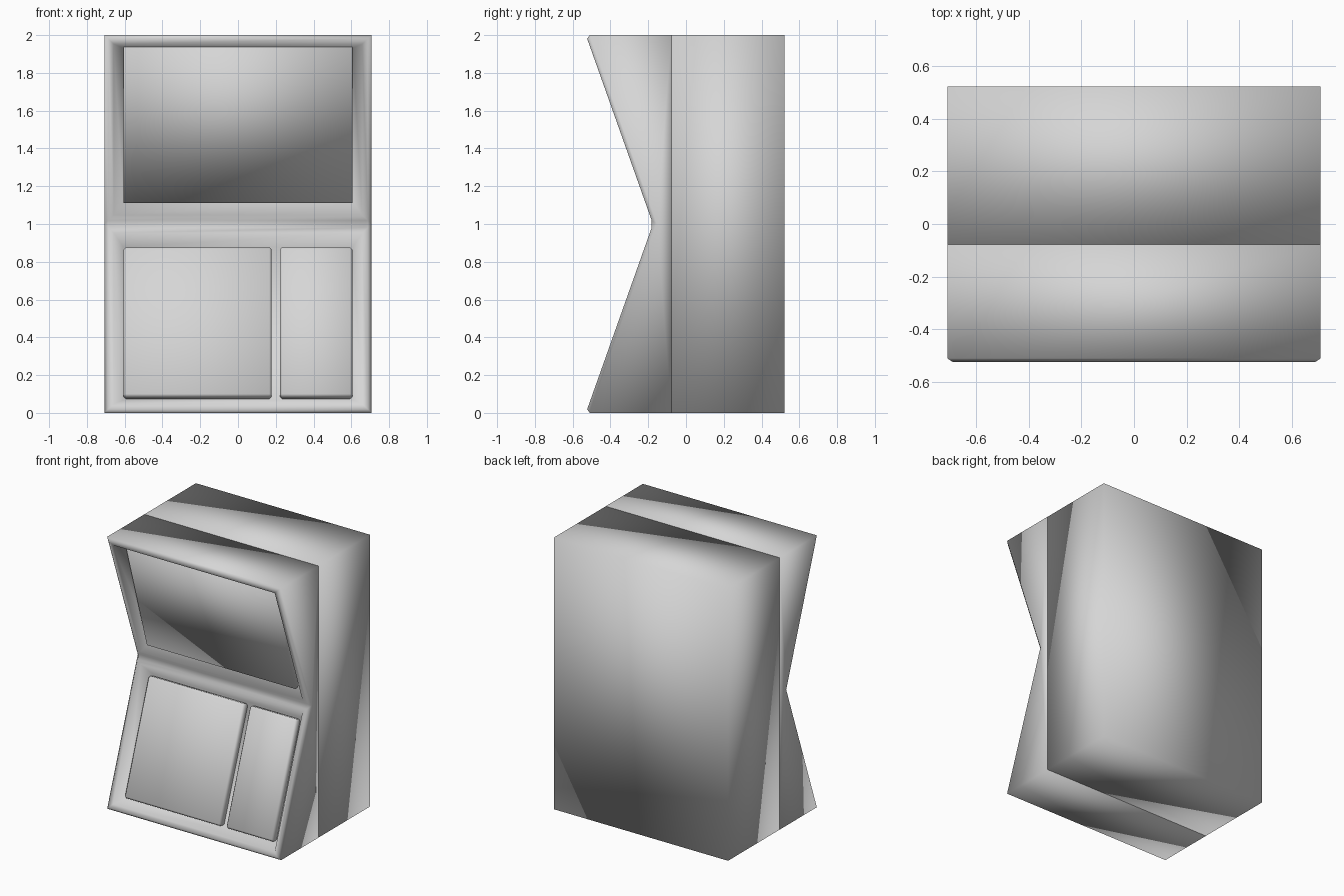
import bpy, bmesh
from math import atan
from mathutils import Matrix, Vector

old = bpy.data.objects.get("Cube")
if old:
    bpy.data.objects.remove(old, do_unlink=True)

HALF_W = 0.708
SLOPE = 0.355            # slant of each front face (y per unit z)
DEPTH = 0.08             # recess depth

grey = bpy.data.materials.new("light grey")
grey.use_nodes = True
COLOUR = (0.67, 0.67, 0.67, 1)
grey.diffuse_color = COLOUR
grey.node_tree.nodes["Principled BSDF"].inputs["Base Color"].default_value = COLOUR


def finish(name, bm):
    bmesh.ops.recalc_face_normals(bm, faces=bm.faces)
    for f in bm.faces:
        f.smooth = True
    mesh = bpy.data.meshes.new(name)
    bm.to_mesh(mesh)
    bm.free()
    mesh.materials.append(grey)
    obj = bpy.data.objects.new(name, mesh)
    bpy.context.collection.objects.link(obj)


def box(name, size, front_centre, tilt=0, bevel=0):
    """Smooth box placed by the centre of its front face."""
    bm = bmesh.new()
    bmesh.ops.create_cube(bm, size=1)
    for v in bm.verts:
        v.co = (v.co + Vector((0, 0.5, 0))) * Vector(size)
    if bevel:
        bmesh.ops.bevel(bm, geom=bm.edges[:], offset=bevel, segments=1,
                        affect="EDGES", profile=0.5)
    bm.transform(Matrix.Translation(front_centre) @ Matrix.Rotation(tilt, 4, "X"))
    finish(name, bm)


# Rear housing
box("rear_housing", (2 * HALF_W, 0.6, 2), (0, -0.078, 1))

# Front frame: hourglass profile pulled across the width
bm = bmesh.new()
profile = [(-0.078, 0), (-0.53, 0), (-0.53 + SLOPE, 1), (-0.53, 2), (-0.078, 2), (-0.078, 1)]
rows = [[bm.verts.new((x, y, z)) for y, z in profile] for x in (-HALF_W, HALF_W)]
n = len(profile)
for i in range(n):
    j = (i + 1) % n
    bm.faces.new((rows[0][i], rows[0][j], rows[1][j], rows[1][i]))
for row in rows:
    bm.faces.new(row[:3] + row[5:])
    bm.faces.new(row[2:])
bmesh.ops.recalc_face_normals(bm, faces=bm.faces)


def front_faces():
    bm.normal_update()
    return [f for f in bm.faces if f.normal.y < -0.8 and f.calc_area() > 0.5]


# Softened rim, then a recess in each slanted face
rim = list({e for f in front_faces() for e in f.edges})
bmesh.ops.bevel(bm, geom=rim, offset=0.02, segments=1, affect="EDGES", profile=0.5)
panels = front_faces()
bmesh.ops.inset_individual(bm, faces=panels, thickness=0.03, use_even_offset=True)
bmesh.ops.inset_individual(bm, faces=panels, thickness=0.05, depth=-DEPTH, use_even_offset=True)
finish("front_frame", bm)

# Upper screen, a little more upright than the frame around it
box("screen", (1.21, 0.08, 0.88), (0, -0.321, 1.532), atan(0.3))

# Two lower panels raised from the recess floor
for name, left, right in (("wide_lower_panel", -0.605, 0.178), ("narrow_lower_panel", 0.222, 0.605)):
    box(name, (right - left, 0.06, 0.84), ((left + right) / 2, -0.322, 0.485), -atan(SLOPE), 0.012)
